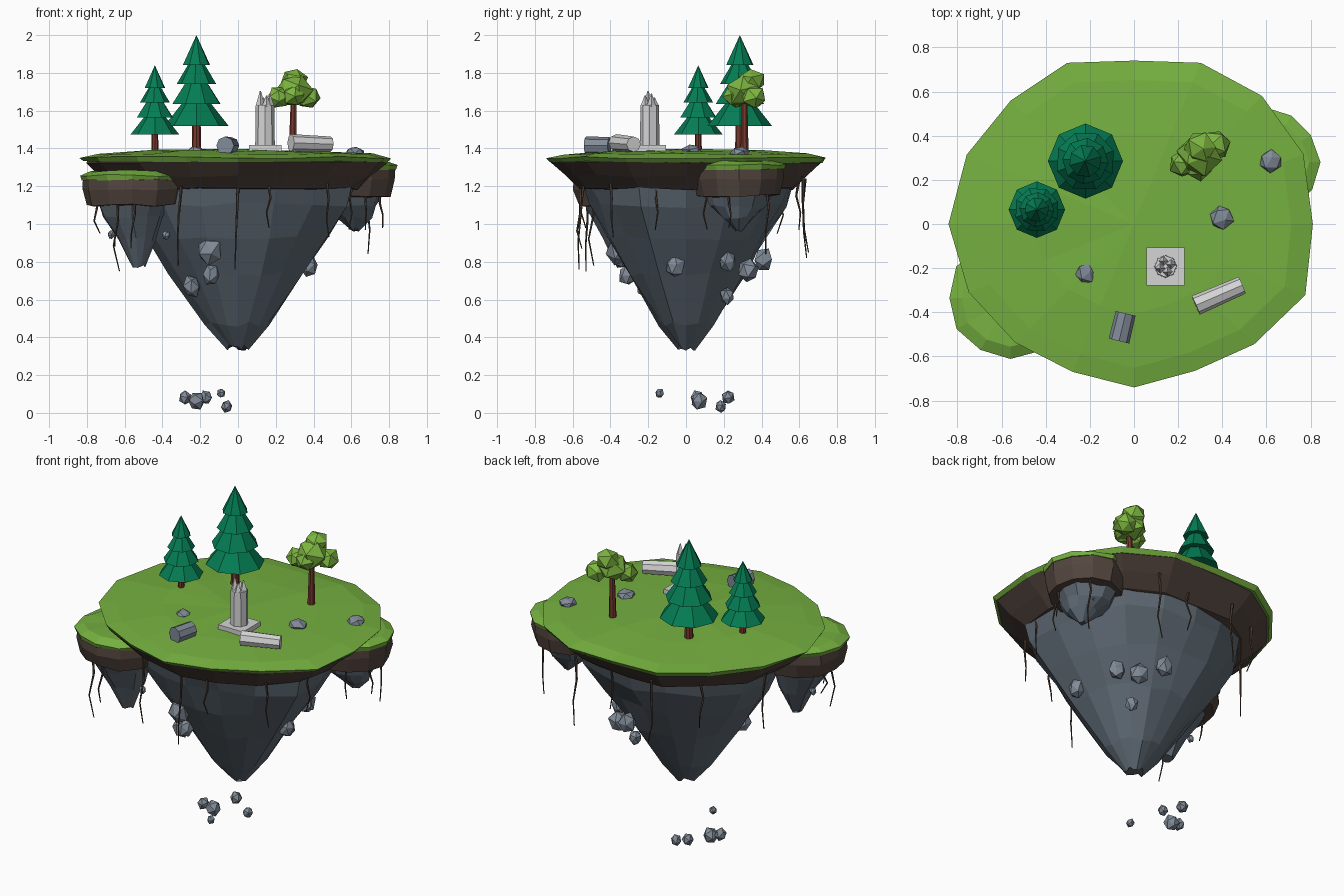
import bpy, bmesh, math, random
from mathutils import Vector, Matrix

if "Cube" in bpy.data.objects:
    bpy.data.objects.remove(bpy.data.objects["Cube"])

random.seed(4)


def mat(name, r, g, b):
    m = bpy.data.materials.new(name)
    m.diffuse_color = tuple((c / 255) ** 2.2 for c in (r, g, b)) + (1,)
    m.use_nodes = True
    m.node_tree.nodes["Principled BSDF"].inputs["Base Color"].default_value = m.diffuse_color
    return m


GRASS = mat("grass green", 117, 175, 66)
SOIL = mat("soil brown", 84, 71, 64)
ROCK = mat("dark slate", 96, 107, 117)
BOULDER = mat("grey boulder", 128, 138, 150)
STONE = mat("pale ruin stone", 212, 212, 212)
BARK = mat("red brown bark", 120, 60, 48)
PINE = mat("pine green", 12, 124, 84)
LEAF = mat("leaf green", 124, 180, 66)
ROOT = mat("root brown", 80, 66, 56)


def finish(bm, name, material):
    bmesh.ops.recalc_face_normals(bm, faces=bm.faces[:])
    me = bpy.data.meshes.new(name)
    bm.to_mesh(me)
    bm.free()
    me.materials.append(material)
    ob = bpy.data.objects.new(name, me)
    bpy.context.collection.objects.link(ob)
    return ob


def loft(name, material, centre, outline, rings, peak=None, jit=0.0, jz=0.0):
    """Rings of (scale, z[, shift x, shift y]) around an outline of radii."""
    bm = bmesh.new()
    n = len(outline)
    rows = []
    for scale, z, *s in rings:
        sx, sy = s or (0, 0)
        row = []
        for i, r in enumerate(outline):
            a = 2 * math.pi * i / n
            k = r * scale * (1 + random.uniform(-jit, jit))
            row.append(bm.verts.new((centre[0] + sx + k * math.cos(a),
                                     centre[1] + sy + k * math.sin(a),
                                     z + random.uniform(-jz, jz))))
        rows.append(row)
    for p, q in zip(rows, rows[1:]):
        for i in range(n):
            j = (i + 1) % n
            bm.faces.new((p[i], p[j], q[j], q[i]))
    if peak is None:
        bm.faces.new(rows[0])
    else:
        top = bm.verts.new((centre[0], centre[1], peak))
        for i in range(n):
            bm.faces.new((rows[0][i], rows[0][(i + 1) % n], top))
    bm.faces.new(rows[-1])
    return finish(bm, name, material)


def lump(name, material, pos, r, squash=1.0, jit=0.14):
    bm = bmesh.new()
    bmesh.ops.create_icosphere(bm, subdivisions=1, radius=r)
    turn = Matrix.Rotation(random.uniform(0, 6), 3, 'Z') @ Matrix.Rotation(random.uniform(0, 3), 3, 'X')
    for v in bm.verts:
        v.co = turn @ (v.co * (1 + random.uniform(-jit, jit)))
        v.co.z *= squash
        v.co += Vector(pos)
    return finish(bm, name, material)


def rod(name, material, a, b, r1, r2, sides=8, spin=0):
    a, b = Vector(a), Vector(b)
    d = b - a
    bm = bmesh.new()
    bmesh.ops.create_cone(bm, cap_ends=True, segments=sides, radius1=r1, radius2=r2, depth=d.length)
    m = (Matrix.Translation((a + b) / 2) @ d.to_track_quat('Z', 'Y').to_matrix().to_4x4()
         @ Matrix.Rotation(spin, 4, 'Z'))
    bmesh.ops.transform(bm, matrix=m, verts=bm.verts[:])
    return finish(bm, name, material)


# Main island: thin grass cap, soil band, tapering rock
rim = [.81, .83, .82, .79, .74, .79, .79, .82, .84, .81, .76, .725, .74, .72, .77, .84]
loft("island_grass", GRASS, (0, 0), rim,
     [(.55, 1.388), (.88, 1.37), (1, 1.352), (.975, 1.328)], 1.398, 0, .006)
loft("island_soil", SOIL, (0, 0), rim,
     [(.95, 1.34), (.965, 1.33), (.87, 1.255), (.77, 1.185), (.66, 1.18)], None, .015, .008)
loft("island_rock", ROCK, (0, 0), rim,
     [(.755, 1.22), (.71, 1.1), (.58, .93), (.42, .73), (.2, .47), (.065, .345)],
     None, .05, .015)

# Two lower side islets
for side, c, r, top, low, tip, tipz in (("left", (-.56, -.335), .285, 1.285, 1.1, .12, .78),
                                        ("right", (.59, .28), .25, 1.34, 1.15, .08, .97)):
    edge = [r * random.uniform(.95, 1.02) for _ in range(12)]
    loft(side + "_islet_grass", GRASS, c, edge,
         [(.8, top - .005), (1, top - .028), (.97, top - .05)], top, 0, .006)
    loft(side + "_islet_soil", SOIL, c, edge,
         [(.95, top - .04), (.96, top - .1), (.86, low), (.5, low - .005)], None, .02, .008)
    loft(side + "_islet_rock", ROCK, c, edge,
         [(.72, low + .02), (.58, low - .06), (.36, (low + tipz) / 2 - .02, .02, 0), (tip, tipz, .03, 0)],
         None, .1, .012)


# Pines: trunk and stacked, flaring eight-sided skirts
def pine(name, x, y, base, skirt, apex, r):
    rod(name + "_trunk", BARK, (x, y, base), (x, y, skirt + .03), r * .15, r * .13)
    h = apex - skirt
    for i, (b, t, w, tw) in enumerate(((0, .34, 1, .24), (.24, .57, .8, .18),
                                       (.46, .77, .62, .1), (.67, 1, .44, 0))):
        rod(f"{name}_tier_{i}", PINE, (x, y, skirt + h * b), (x, y, skirt + h * t),
            r * w, r * tw, 8, i * .35)


pine("tall_pine", -.22, .285, 1.37, 1.52, 2.0, .17)
pine("small_pine", -.44, .065, 1.37, 1.475, 1.84, .128)

# Broadleaf tree
rod("leafy_trunk", BARK, (.29, .31, 1.37), (.295, .31, 1.68), .022, .015, 7)
for p, r in (((.295, .31, 1.705), .1), ((.3, .345, 1.76), .074), ((.22, .27, 1.67), .066),
             ((.37, .36, 1.67), .07), ((.29, .26, 1.68), .064)):
    lump("leafy_crown", LEAF, p, r, .92, .1)

# Ruined column on a plinth, with broken spikes on top
cx, cy = .143, -.192
bm = bmesh.new()
bmesh.ops.create_cube(bm, size=1, matrix=Matrix.Translation((cx, cy, 1.4)) @
                      Matrix.Diagonal((.172, .172, .036, 1)))
finish(bm, "plinth", STONE)
rod("column_shaft", STONE, (cx, cy, 1.41), (cx, cy, 1.63), .052, .049)
for i, h in enumerate((1.69, 1.67, 1.705, 1.68)):
    a = math.radians(20 + 90 * i)
    x, y = cx + .026 * math.cos(a), cy + .026 * math.sin(a)
    rod("column_shard", STONE, (x, y, 1.62), (x, y, h), .026, .003, 4)

# Fallen drums
rod("fallen_column", STONE, (.28, -.368, 1.43), (.49, -.277, 1.422), .046, .041)
rod("fallen_drum", BOULDER, (-.068, -.53, 1.415), (-.038, -.405, 1.415), .048, .046)

# Boulders on the grass
for p, r in (((.395, .03, 1.39), .057), ((.62, .285, 1.38), .052), ((-.22, -.225, 1.385), .05)):
    lump("grass_boulder", BOULDER, p, r, .6)

# Stones clinging to the underside
for x, y, z, r in ((-.15, -.36, .86, .068), (-.14, -.31, .73, .047), (-.245, -.21, .67, .05),
                   (.375, -.06, .775, .054), (.31, .22, .8, .047), (.24, .33, .75, .056),
                   (.12, .41, .81, .052), (.2, .22, .62, .04), (-.67, -.3, .945, .022),
                   (-.38, -.4, .94, .02), (.62, .38, 1.09, .024), (.66, .2, 1.08, .02)):
    lump("clinging_stone", BOULDER, (x, y, z), r, 1.2)

# Floating debris below the tip
for x, y, z, r in ((-.28, .06, .08, .036), (-.22, .07, .062, .045), (-.17, .225, .082, .036),
                   (-.09, -.14, .105, .024), (-.06, .185, .034, .031)):
    lump("floating_debris", BOULDER, (x, y, z), r, 1.1, .08)

# Hanging roots: thin kinked chains
for x, y, z0, z1 in ((0, -.56, 1.2, .76), (.16, -.54, 1.22, .98), (-.3, -.5, 1.2, .78),
                     (.69, .1, 1.22, .97), (.69, .42, 1.22, .84), (-.75, -.3, 1.15, .95),
                     (-.64, -.52, 1.15, .75), (-.55, -.56, 1.15, .87), (.6, -.16, 1.24, .97),
                     (.47, -.4, 1.23, .93), (.1, .6, 1.24, .97), (-.2, .63, 1.24, .85),
                     (-.45, .5, 1.24, .95), (.33, .62, 1.25, .82), (-.66, .15, 1.24, .88),
                     (.75, .22, 1.18, .98)):
    p, r = Vector((x, y, z0)), .009
    for k in range(3):
        q = Vector((x + random.uniform(-.02, .02), y + random.uniform(-.02, .02),
                    z0 + (z1 - z0) * (k + 1) / 3))
        rod("hanging_root", ROOT, p, q, r, r * .7, 5)
        p, r = q, r * .7
